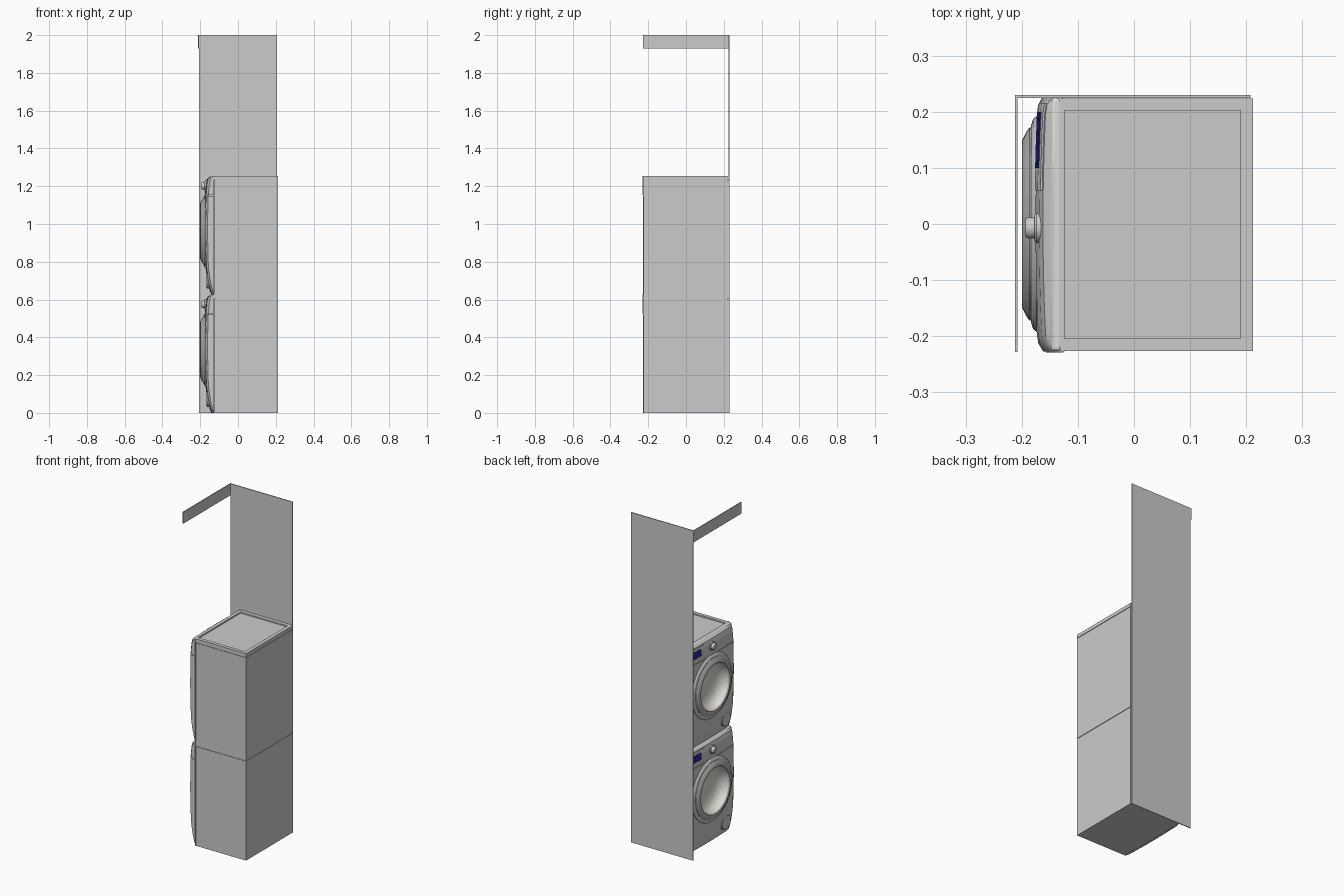
import bpy, bmesh
from math import cos, sin, pi

if "Cube" in bpy.data.objects:
    bpy.data.objects.remove(bpy.data.objects["Cube"])

H = 0.627            # height of one machine
DOOR_Z = 0.335


def material(name, rgb):
    m = bpy.data.materials.new(name)
    m.diffuse_color = (*rgb, 1)
    m.use_nodes = True
    m.node_tree.nodes["Principled BSDF"].inputs["Base Color"].default_value = m.diffuse_color
    return m


BLUE = material("display_blue", (0.02, 0.02, 0.25))
CREAM = material("warm_grey", (0.74, 0.72, 0.66))
DARK = material("ring_grey", (0.45, 0.45, 0.45))


def make(name, verts, faces, mat=None, smooth=True):
    me = bpy.data.meshes.new(name)
    me.from_pydata(verts, [], faces)
    bm = bmesh.new()
    bm.from_mesh(me)
    bmesh.ops.remove_doubles(bm, verts=bm.verts, dist=1e-6)
    bmesh.ops.recalc_face_normals(bm, faces=bm.faces)
    bm.to_mesh(me)
    bm.free()
    ob = bpy.data.objects.new(name, me)
    bpy.context.collection.objects.link(ob)
    if mat:
        me.materials.append(mat)
    if smooth:
        bpy.ops.object.select_all(action='DESELECT')
        ob.select_set(True)
        bpy.context.view_layer.objects.active = ob
        bpy.ops.object.shade_smooth_by_angle(angle=0.6)
    return ob


def box(name, lo, hi, mat=None, bevel=0):
    v = [(x, y, z) for x in (lo[0], hi[0]) for y in (lo[1], hi[1]) for z in (lo[2], hi[2])]
    f = [(0, 1, 3, 2), (4, 6, 7, 5), (0, 4, 5, 1), (2, 3, 7, 6), (0, 2, 6, 4), (1, 5, 7, 3)]
    ob = make(name, v, f, mat, bevel > 0)
    if bevel:
        b = ob.modifiers.new("bevel", 'BEVEL')
        b.width, b.segments = bevel, 3
    return ob


def lathe(name, profile, cy, cz, mat=None, n=64):
    """Spin (radius, x) points around an axis along x."""
    v, f = [], []
    for r, x in profile:
        v += [(x, cy + r * cos(2 * pi * i / n), cz + r * sin(2 * pi * i / n)) for i in range(n)]
    for k in range(len(profile) - 1):
        for i in range(n):
            j = (i + 1) % n
            f.append((k * n + i, k * n + j, k * n + n + j, k * n + n + i))
    return make(name, v, f, mat)


# Side outline of the curved front: (z, x)
FRONT = [(0, -.140), (.02, -.150), (.08, -.164), (.15, -.173), (.35, -.178),
         (.52, -.174), (.59, -.167), (.615, -.160), (.627, -.142)]


def front_x(y, z):
    for (z0, x0), (z1, x1) in zip(FRONT, FRONT[1:]):
        if z <= z1:
            x = x0 + (x1 - x0) * (z - z0) / (z1 - z0)
            break
    t = abs(y) / .227
    return x + .006 * t ** 2 + .010 * t ** 24


def slab(name, y0, y1, z0, z1, out=0, back=-.128, mat=None, ny=32, nz=24):
    """Solid block whose front follows the curved front of the machine."""
    v, f = [], []
    w = nz + 1
    for side in (0, 1):
        for i in range(ny + 1):
            for j in range(w):
                y, z = y0 + (y1 - y0) * i / ny, z0 + (z1 - z0) * j / nz
                v.append((back if side else front_x(y, z) - out, y, z))
    n = (ny + 1) * w
    for s in (0, n):
        f += [(s + i * w + j, s + i * w + j + 1, s + (i + 1) * w + j + 1, s + (i + 1) * w + j)
              for i in range(ny) for j in range(nz)]
    rim = ([i * w for i in range(ny)] + [ny * w + j for j in range(nz)]
           + [i * w + nz for i in range(ny, 0, -1)] + [j for j in range(nz, 0, -1)])
    f += [(a, b, b + n, a + n) for a, b in zip(rim, rim[1:] + rim[:1])]
    return make(name, v, f, mat)


def machine():
    parts = []
    # cabinet and lid with recessed top
    parts.append(box("cabinet", (-.125, -.226, 0), (.2125, .224, .602)))
    parts.append(box("cabinet_neck", (-.122, -.223, .602), (.209, .221, .606)))
    outer = [(-.13, -.226), (.2125, -.226), (.2125, .224), (-.13, .224)]
    inner = [(-.124, -.204), (.19, -.204), (.19, .202), (-.124, .202)]
    v = ([(x, y, .606) for x, y in outer] + [(x, y, H) for x, y in outer]
         + [(x, y, H) for x, y in inner] + [(x, y, H - .008) for x, y in inner])
    f = [(0, 1, 2, 3), (12, 13, 14, 15)]
    for k in (0, 4, 8):
        f += [(k + i, k + (i + 1) % 4, k + 4 + (i + 1) % 4, k + 4 + i) for i in range(4)]
    parts.append(make("lid", v, f, smooth=False))
    # trim strip between cabinet and front
    parts.append(box("front_trim", (-.148, -.2265, .600), (-.128, .2245, H), CREAM, .006))
    # lower front with door opening
    lower = slab("front_panel", -.227, .225, 0, .522, nz=30)
    cut = lathe("door_cutter", [(0, -.3), (.16, -.3), (.16, -.1), (0, -.1)], 0, DOOR_Z)
    cut.hide_render = True
    cut.hide_set(True)
    m = lower.modifiers.new("opening", 'BOOLEAN')
    m.operation, m.object, m.solver = 'DIFFERENCE', cut, 'EXACT'
    parts += [lower, cut]
    # control strip, display surround, display
    parts.append(slab("control_panel", -.229, .226, .526, H, out=.002))
    parts.append(slab("display_surround", .06, .215, .54, .608, out=.005, back=-.15))
    parts.append(slab("display", .10, .20, .556, .596, out=.007, back=-.15, mat=BLUE))
    # dial
    parts.append(lathe("dial_base", [(.027, -.155), (.027, -.174), (.024, -.177), (0, -.177)],
                       -.007, .575, n=32))
    parts.append(lathe("dial", [(.019, -.16), (.019, -.188), (.016, -.193), (0, -.193)],
                       -.007, .575, n=32))
    # door: outer rim, inner ring, window bowl
    parts.append(lathe("door_rim", [(.155, -.155), (.192, -.155), (.192, -.174), (.187, -.180),
                                    (.174, -.184), (.170, -.184)], 0, DOOR_Z))
    parts.append(lathe("door_ring", [(.172, -.17), (.172, -.186), (.166, -.191), (.150, -.199),
                                     (.145, -.200), (.140, -.198), (.137, -.190)], 0, DOOR_Z, DARK))
    parts.append(lathe("door_window", [(.1375, -.191), (.130, -.170), (.115, -.152),
                                       (.09, -.140), (.05, -.133), (0, -.131)], 0, DOOR_Z, CREAM))
    # round filter cover
    parts.append(lathe("filter_cover", [(.043, -.14), (.043, -.163), (.040, -.166), (0, -.168)],
                       -.15, .075, n=40))
    return parts


# two stacked machines
for level, tag in enumerate(("lower", "upper")):
    for ob in machine():
        ob.location.z = level * H
        ob.name = tag + "_" + ob.name.split(".")[0]

# tall side board and top fascia of the housing
box("side_board", (-.2075, .225, 0), (.2075, .230, 2))
box("top_fascia", (-.2125, -.228, 1.93), (-.2075, .230, 2))
